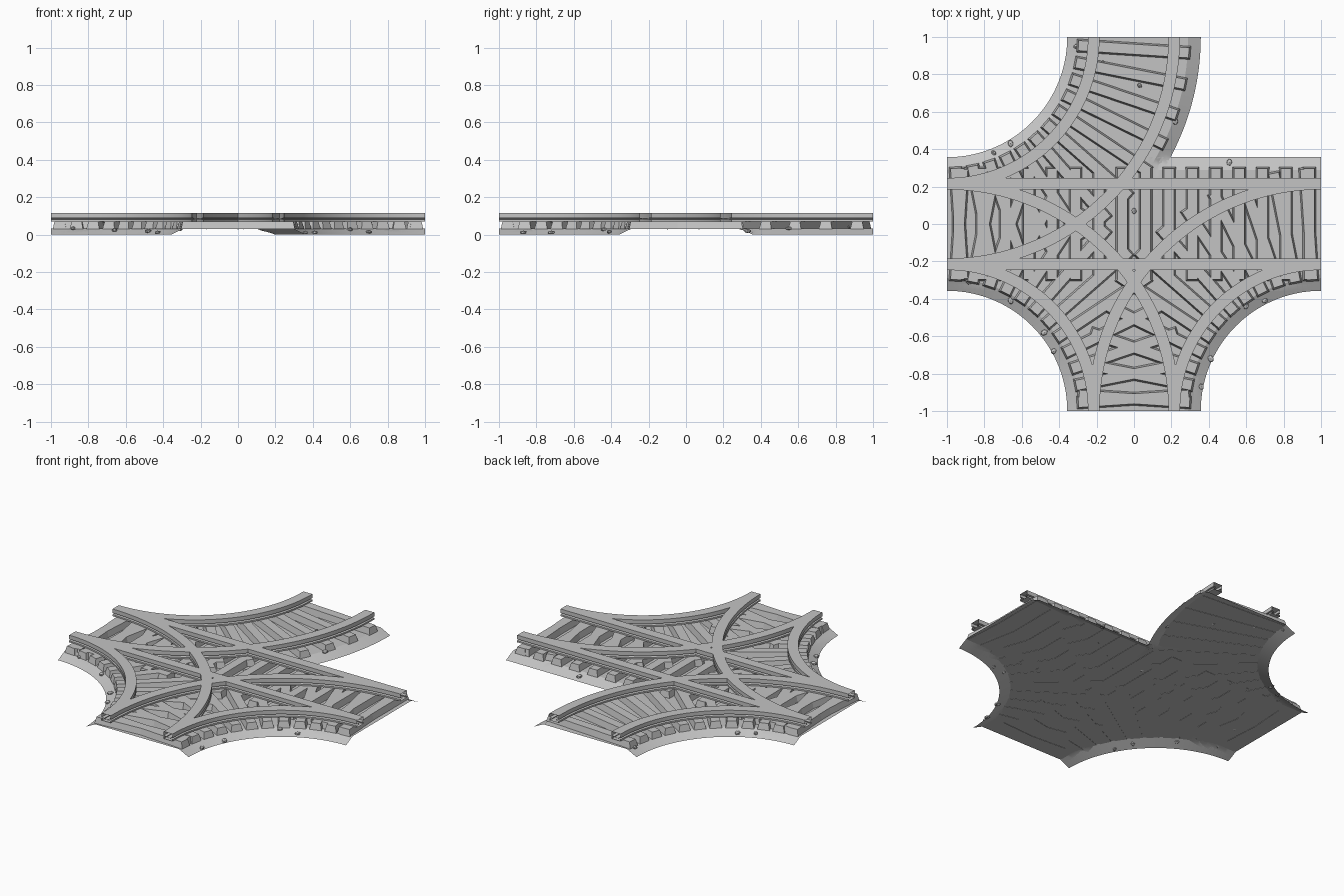
import bpy
import bmesh
import math
import random
from mathutils import Matrix, Vector

if "Cube" in bpy.data.objects:
    bpy.data.objects.remove(bpy.data.objects["Cube"])

random.seed(4)
BED_TOP, BED_HALF, BED_FLAT = 0.033, 0.357, 0.29
GAUGE = 0.215

grey = bpy.data.materials.new("stone_grey")
grey.use_nodes = True
grey.diffuse_color = (0.55, 0.55, 0.55, 1)
grey.node_tree.nodes["Principled BSDF"].inputs["Base Color"].default_value = (0.55, 0.55, 0.55, 1)


# Track centre lines: None is the straight, a pair of signs is the corner a bend turns around
TRACKS = {
    "straight": None,
    "back_right": (-1, 1),
    "front_right": (-1, -1),
    "front_left": (1, -1),
}


def place(corner, t, offset):
    """Point at fraction t along a track, shifted sideways by offset."""
    if corner is None:
        return Vector((2 * t - 1, offset, 0))
    sx, sy = corner
    a, r = t * math.pi / 2, 1 + offset
    return Vector((sx * (1 - r * math.cos(a)), sy * (1 - r * math.sin(a)), 0))


def bed_height(p):
    """Height of the joined track bed, the highest of all tracks."""
    d = min(abs(p.y) if c is None else abs(math.hypot(p.x - c[0], p.y - c[1]) - 1)
            for c in TRACKS.values())
    slope = (BED_HALF - d) / (BED_HALF - BED_FLAT)
    return BED_TOP * max(0, min(1, slope))


def finish(bm, name, smooth=False):
    mesh = bpy.data.meshes.new(name)
    bm.to_mesh(mesh)
    bm.free()
    mesh.materials.append(grey)
    obj = bpy.data.objects.new(name, mesh)
    bpy.context.collection.objects.link(obj)
    if smooth:
        bpy.ops.object.select_all(action="DESELECT")
        obj.select_set(True)
        bpy.context.view_layer.objects.active = obj
        bpy.ops.object.shade_smooth_by_angle(angle=math.radians(20))
    return obj


def sweep(bm, corner, profile, steps, closed):
    """Carry a profile of (offset, height) along a track; height None follows the bed."""
    rows = []
    for i in range(steps + 1):
        row = []
        for offset, z in profile:
            p = place(corner, i / steps, offset)
            p.z = bed_height(p) if z is None else z
            row.append(bm.verts.new(p))
        rows.append(row)
    count = len(profile)
    for a, b in zip(rows, rows[1:]):
        for j in range(count if closed else count - 1):
            k = (j + 1) % count
            bm.faces.new((a[j], a[k], b[k], b[j]))


# Rail section: two equal flanges joined by a thin web, open at the ends
half_rail = [(0.031, 0.07), (0.031, 0.08), (0.014, 0.083),
             (0.014, 0.087), (0.031, 0.09), (0.031, 0.115)]
rail_section = half_rail + [(-x, z) for x, z in reversed(half_rail)]

for name, corner in TRACKS.items():
    # Track bed: thin sheet with sloping shoulders
    bm = bmesh.new()
    edges = (BED_FLAT / 2, BED_FLAT, (BED_FLAT + BED_HALF) / 2, BED_HALF)
    offsets = [-e for e in reversed(edges)] + [0] + list(edges)
    sweep(bm, corner, [(o, None) for o in offsets], 80, False)
    bm.normal_update()
    bmesh.ops.reverse_faces(bm, faces=[f for f in bm.faces if f.normal.z < 0])
    finish(bm, name + "_bed", True)

    # Pair of rails
    bm = bmesh.new()
    for side in (-1, 1):
        sweep(bm, corner, [(side * GAUGE + x, z) for x, z in rail_section],
              1 if corner is None else 40, True)
    bmesh.ops.recalc_face_normals(bm, faces=bm.faces)
    finish(bm, name + "_rails", True)

    # Sleepers, slightly narrower at the top
    bm = bmesh.new()
    count = 16 if corner is None else 12
    low, high = BED_TOP - 0.002, 0.071
    for i in range(count):
        t = (i + 0.5) / count
        across = place(corner, t, 0.1) - place(corner, t, -0.1)
        turn = math.atan2(across.y, across.x)
        centre = place(corner, t, 0) + Vector((0, 0, (low + high) / 2))
        matrix = (Matrix.Translation(centre) @ Matrix.Rotation(turn, 4, "Z")
                  @ Matrix.Diagonal((0.61, 0.072, high - low, 1)))
        cube = bmesh.ops.create_cube(bm, size=1)["verts"]
        for v in cube:
            if v.co.z > 0:
                v.co.x *= 0.97
                v.co.y *= 0.75
        bmesh.ops.transform(bm, matrix=matrix, verts=cube)
    finish(bm, name + "_sleepers")

# Loose stones lying on the bed
stones = [(-.31, .95), (-.17, .86), (.03, .74), (.22, .55), (.51, .33), (0, .07),
          (.58, .07), (-.75, .38), (-.66, .43), (-.83, -.1), (-.88, -.31), (-.66, -.41),
          (-.48, -.58), (-.43, -.68), (.6, -.44), (.7, -.41), (.41, -.72), (.36, -.87)]
bm = bmesh.new()
for x, y in stones:
    p = Vector((x, y, 0))
    p.z = bed_height(p) + 0.006
    size = random.uniform(0.011, 0.017)
    matrix = (Matrix.Translation(p) @ Matrix.Rotation(random.uniform(0, 6), 4, "Z")
              @ Matrix.Diagonal((size * 1.3, size, 0.011, 1)))
    ball = bmesh.ops.create_icosphere(bm, subdivisions=1, radius=1, matrix=matrix)["verts"]
    for v in ball:
        v.co.z = max(v.co.z, 0)
finish(bm, "loose_stones")
